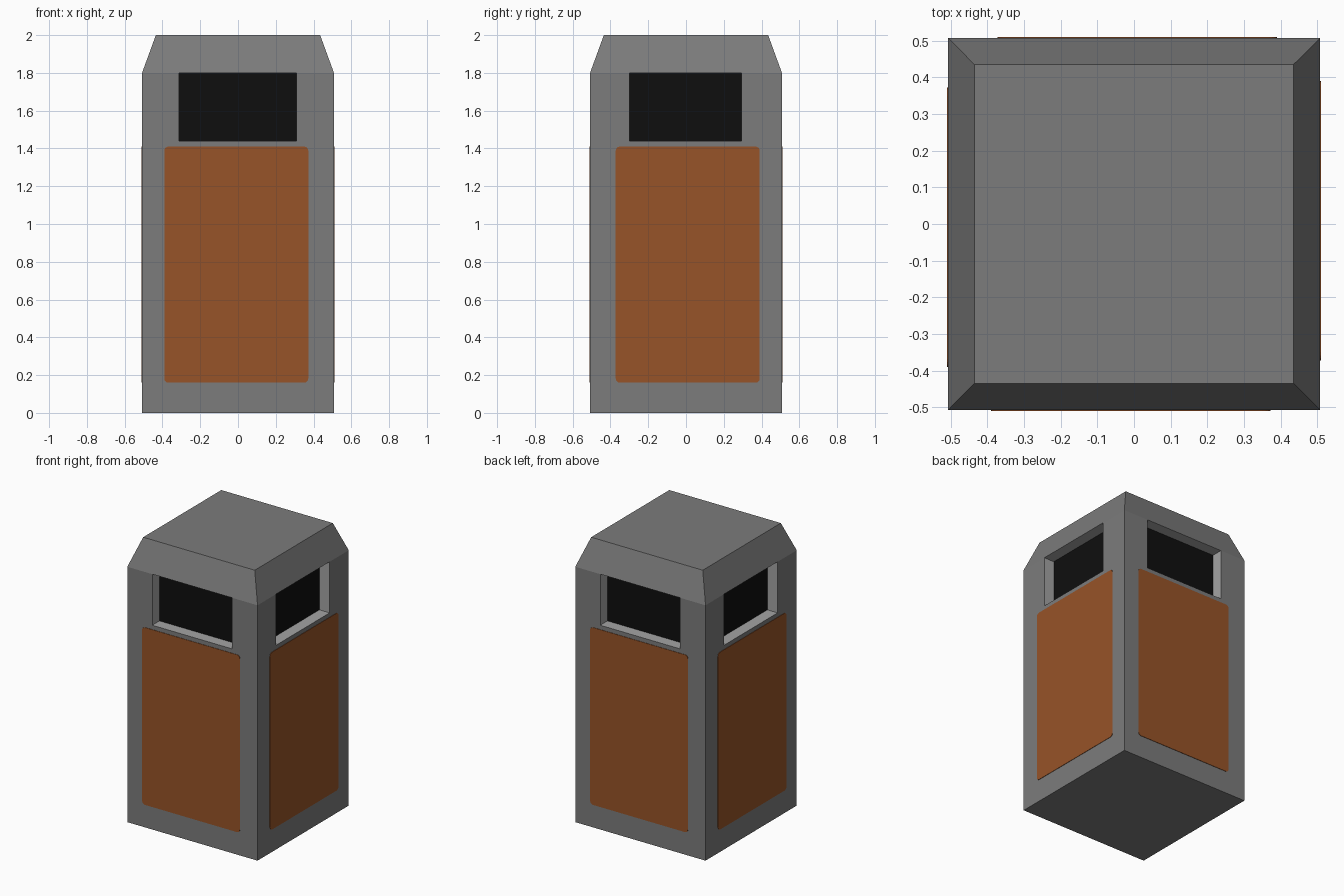
import bpy, bmesh, math
from mathutils import Matrix, Vector

if "Cube" in bpy.data.objects:
    bpy.data.objects.remove(bpy.data.objects["Cube"])


def material(name, rgb):
    m = bpy.data.materials.new(name)
    m.diffuse_color = (*rgb, 1)
    m.use_nodes = True
    m.node_tree.nodes["Principled BSDF"].inputs["Base Color"].default_value = m.diffuse_color
    return m


GREY = material("grey_shell", (0.2, 0.2, 0.2))
LIGHT = material("light_grey_recess", (0.37, 0.37, 0.37))
BLACK = material("black_opening", (0.0045, 0.0045, 0.0045))
ORANGE = material("orange_panel", (0.31, 0.087, 0.021))

W, T = 0.508, 0.435           # half widths at the wall and at the lid top
SHOULDER, TOP = 1.8, 2.0
SILL, DEPTH = 1.44, 0.08      # opening sill height and recess depth


def finish(bm, name, mats):
    bmesh.ops.remove_doubles(bm, verts=bm.verts, dist=1e-5)
    me = bpy.data.meshes.new(name)
    bm.to_mesh(me)
    bm.free()
    for m in mats:
        me.materials.append(m)
    ob = bpy.data.objects.new(name, me)
    bpy.context.collection.objects.link(ob)
    return ob


def face(bm, pts, rot, mat=0):
    f = bm.faces.new([bm.verts.new(rot @ Vector(p)) for p in pts])
    f.material_index = mat
    return f


# Side name, opening range and panel range (left to right seen from outside)
SIDES = [("front", (-0.313, 0.31), (-0.39, 0.372)),
         ("right", (-0.30, 0.295), (-0.372, 0.39)),
         ("back", (-0.313, 0.31), (-0.39, 0.372)),
         ("left", (-0.30, 0.295), (-0.372, 0.39))]

body = bmesh.new()
for i, (side, (a, b), (p, q)) in enumerate(SIDES):
    rot = Matrix.Rotation(i * math.pi / 2, 3, 'Z')
    y, yi = -W, -W + DEPTH
    # wall with a notch for the opening
    face(body, [(-W, y, 0), (W, y, 0), (W, y, SHOULDER), (b, y, SHOULDER),
                (b, y, SILL), (a, y, SILL), (a, y, SHOULDER), (-W, y, SHOULDER)], rot)
    # sloped shoulder
    face(body, [(-W, y, SHOULDER), (a, y, SHOULDER), (b, y, SHOULDER),
                (W, y, SHOULDER), (T, -T, TOP), (-T, -T, TOP)], rot)
    # recess sides, sill and ceiling, then the dark back
    ring = [(a, SILL), (b, SILL), (b, SHOULDER), (a, SHOULDER)]
    for (x0, z0), (x1, z1) in zip(ring, ring[1:] + ring[:1]):
        face(body, [(x0, y, z0), (x1, y, z1), (x1, yi, z1), (x0, yi, z0)], rot, 1)
    face(body, [(x, yi, z) for x, z in ring], rot, 2)

    # thin coloured panel with rounded corners
    bm = bmesh.new()
    r, outline = 0.022, []
    corners = [(q - r, 0.16 + r), (q - r, 1.41 - r), (p + r, 1.41 - r), (p + r, 0.16 + r)]
    for k, (cx, cz) in enumerate(corners):
        for s in range(5):
            t = math.radians(-90 + 90 * k + 22.5 * s)
            outline.append((cx + r * math.cos(t), cz + r * math.sin(t)))
    yo = -W - 0.003
    face(bm, [(x, yo, z) for x, z in outline], rot)
    for (x0, z0), (x1, z1) in zip(outline, outline[1:] + outline[:1]):
        face(bm, [(x0, -W, z0), (x1, -W, z1), (x1, yo, z1), (x0, yo, z0)], rot)
    finish(bm, side + "_panel", [ORANGE])

# lid top and base
flat = Matrix.Identity(3)
square = [(-1, -1), (1, -1), (1, 1), (-1, 1)]
face(body, [(T * x, T * y, TOP) for x, y in square], flat)
face(body, [(W * x, W * y, 0) for x, y in reversed(square)], flat)
finish(body, "bin_body", [GREY, LIGHT, BLACK])
